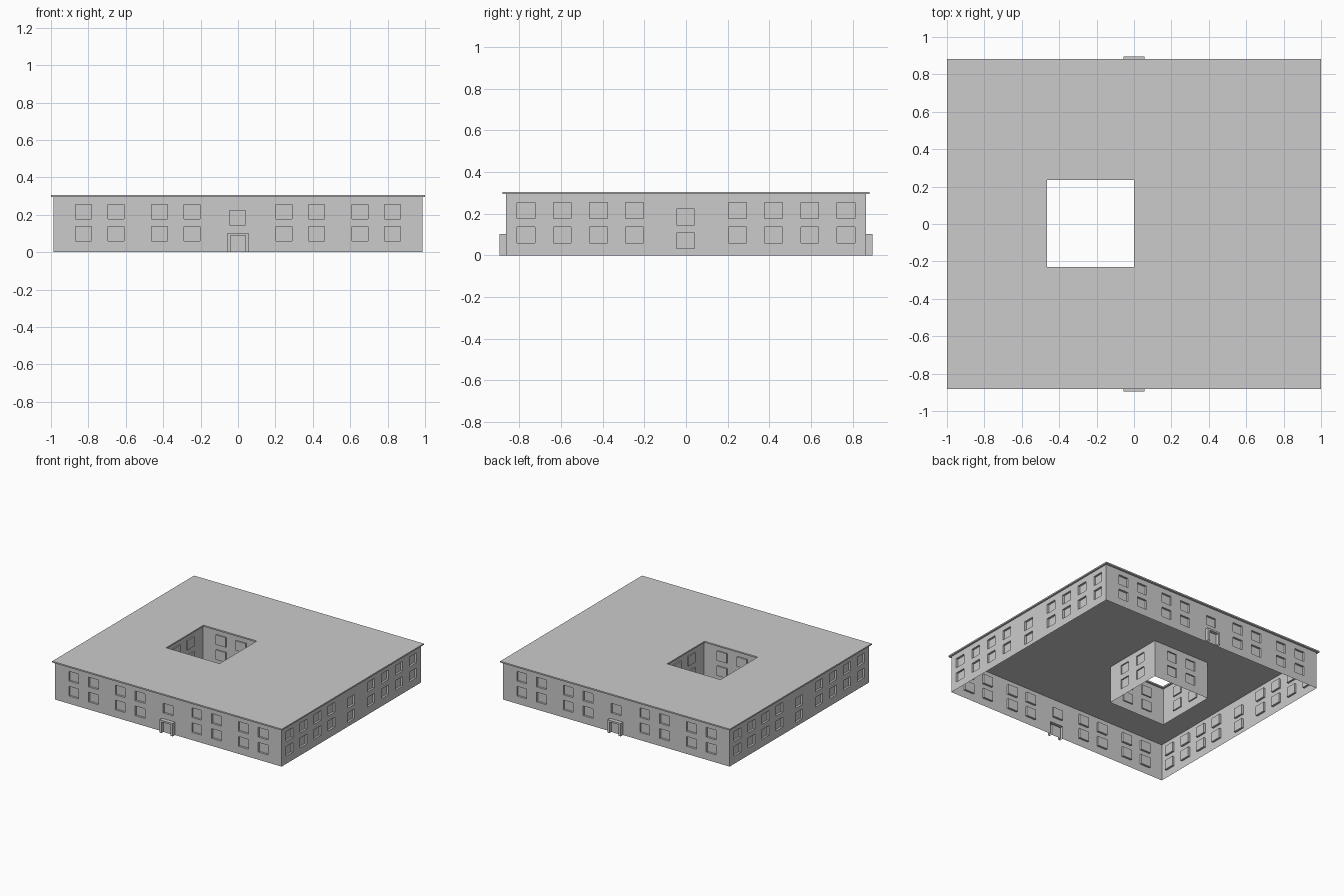
import bpy, bmesh, math
from mathutils import Matrix, Vector

if "Cube" in bpy.data.objects:
    bpy.data.objects.remove(bpy.data.objects["Cube"])

WALL_TOP, ROOF_TOP = 0.294, 0.305
HX, HY = 0.986, 0.865            # outer wall half sizes
COURT = Vector((-0.2325, 0.0025, 0))


def quad(bm, pts):
    bm.faces.new([bm.verts.new(p) for p in pts])


def sheet(bm, rect, holes, place):
    """Flat panel split into cells, leaving out the holes."""
    us = sorted({rect[0], rect[1], *[h[0] for h in holes], *[h[1] for h in holes]})
    vs = sorted({rect[2], rect[3], *[h[2] for h in holes], *[h[3] for h in holes]})
    for u0, u1 in zip(us, us[1:]):
        for v0, v1 in zip(vs, vs[1:]):
            cu, cv = (u0 + u1) / 2, (v0 + v1) / 2
            if not any(h[0] < cu < h[1] and h[2] < cv < h[3] for h in holes):
                quad(bm, [place(*p) for p in ((u0, v0), (u1, v0), (u1, v1), (u0, v1))])


def sleeve(bm, r, y0, y1, sill=True):
    """Side faces joining a rectangle at y0 to the same rectangle at y1."""
    c = [(r[0], r[2]), (r[1], r[2]), (r[1], r[3]), (r[0], r[3])]
    for i in range(0 if sill else 1, 4):
        a, b = c[i], c[(i + 1) % 4]
        quad(bm, [(a[0], y0, a[1]), (b[0], y0, b[1]), (b[0], y1, b[1]), (a[0], y1, a[1])])


def finish(bm, name, matrix=Matrix()):
    bmesh.ops.remove_doubles(bm, verts=bm.verts, dist=1e-5)
    bmesh.ops.dissolve_limit(bm, angle_limit=0.01, verts=bm.verts, edges=bm.edges)
    bm.transform(matrix)
    me = bpy.data.meshes.new(name)
    bm.to_mesh(me)
    bm.free()
    ob = bpy.data.objects.new(name, me)
    bpy.context.collection.objects.link(ob)
    return ob


def wall(name, half, dist, turn, windows, depth, centre=Vector(), door=False):
    """Wall facing local -y with recessed (or raised) windows and an optional doorway."""
    bm = bmesh.new()
    at = lambda y: (lambda u, v: (u, y, v))
    outer, inner = (-0.057, 0.057, 0, 0.102), (-0.04, 0.04, 0, 0.088)
    sheet(bm, (-half, half, 0, WALL_TOP), windows + ([outer] if door else []), at(-dist))
    for w in windows:
        sleeve(bm, w, -dist, -dist + depth)
        sheet(bm, w, [], at(-dist + depth))
    if door:
        front = -dist - 0.03
        sleeve(bm, outer, -dist, front, sill=False)
        sheet(bm, outer, [inner], at(front))
        sleeve(bm, inner, front, front + 0.025, sill=False)
        sheet(bm, inner, [], at(front + 0.025))
    m = Matrix.Translation(centre) @ Matrix.Rotation(math.radians(turn), 4, 'Z')
    return finish(bm, name, m)


def windows(columns, rows):
    return [(u - 0.043, u + 0.043, z - 0.038, z + 0.038) for u in columns for z in rows]


def both(values):
    return [s * v for v in values for s in (-1, 1)]


# Outer walls
rows = (0.098, 0.216)
long_side = windows(both((0.247, 0.42, 0.652, 0.825)), rows) + windows([-0.003], [0.184])
short_side = windows(both((0.247, 0.42, 0.594, 0.769)), rows) + windows([-0.003], [0.07, 0.184])
wall("front_wall", HX, HY, 0, long_side, 0.016, door=True)
wall("right_wall", HY, HX, 90, short_side, 0.016)
wall("back_wall", HX, HY, 180, long_side, 0.016, door=True)
wall("left_wall", HY, HX, 270, short_side, 0.016)

# Courtyard walls, facing inward
for i, side in enumerate(("back", "left", "front", "right")):
    wall("courtyard_%s_wall" % side, 0.248, -0.248, i * 90,
         windows(both((0.087,)), rows), -0.01, COURT)

# Overhanging flat roof with courtyard opening
bm = bmesh.new()
sheet(bm, (-1, 1, -0.882, 0.882), [(-0.465, 0, -0.23, 0.235)], lambda u, v: (u, v, ROOF_TOP))
roof = finish(bm, "roof")
mod = roof.modifiers.new("thickness", 'SOLIDIFY')
mod.thickness = ROOF_TOP - WALL_TOP
mod.offset = -1
